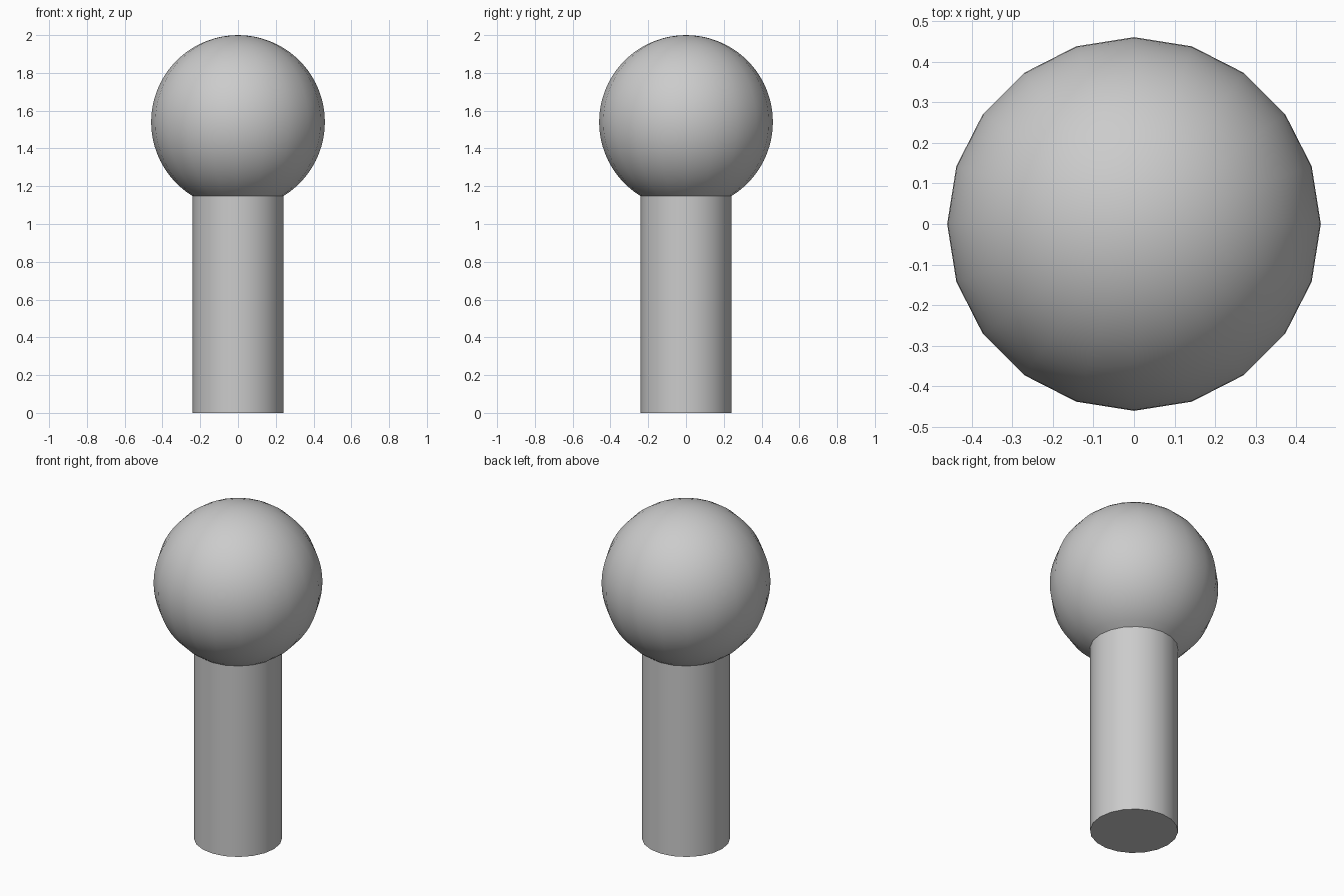
import bpy, bmesh
from math import sin, cos, pi, asin

if "Cube" in bpy.data.objects:
    bpy.data.objects.remove(bpy.data.objects["Cube"])

SIDES = 20
POST_R, BALL_R, BALL_Z = 0.24, 0.46, 1.54
ARC_STEPS = 28

# Half profile: post wall, then ball arc from the neck up to the pole
profile = [(POST_R, 0.0)]
start = -pi / 2 + asin(POST_R / BALL_R)
for i in range(ARC_STEPS):
    a = start + (pi / 2 - start) * i / ARC_STEPS
    profile.append((BALL_R * cos(a), BALL_Z + BALL_R * sin(a)))

# Revolve the profile, closing the base and the pole
bm = bmesh.new()
rings = [[bm.verts.new((r * cos(2 * pi * k / SIDES), r * sin(2 * pi * k / SIDES), z))
          for k in range(SIDES)] for r, z in profile]
for low, high in zip(rings, rings[1:]):
    for k in range(SIDES):
        n = (k + 1) % SIDES
        bm.faces.new((low[k], low[n], high[n], high[k]))
pole = bm.verts.new((0, 0, BALL_Z + BALL_R))
for k in range(SIDES):
    bm.faces.new((rings[-1][k], rings[-1][(k + 1) % SIDES], pole))
bm.faces.new(rings[0][::-1])

mesh = bpy.data.meshes.new("ball_topped_post")
bm.to_mesh(mesh)
bm.free()
post = bpy.data.objects.new("ball_topped_post", mesh)
bpy.context.collection.objects.link(post)

# Smooth sides with crisp base and neck
bpy.context.view_layer.objects.active = post
post.select_set(True)
bpy.ops.object.shade_smooth_by_angle(angle=pi / 6)
